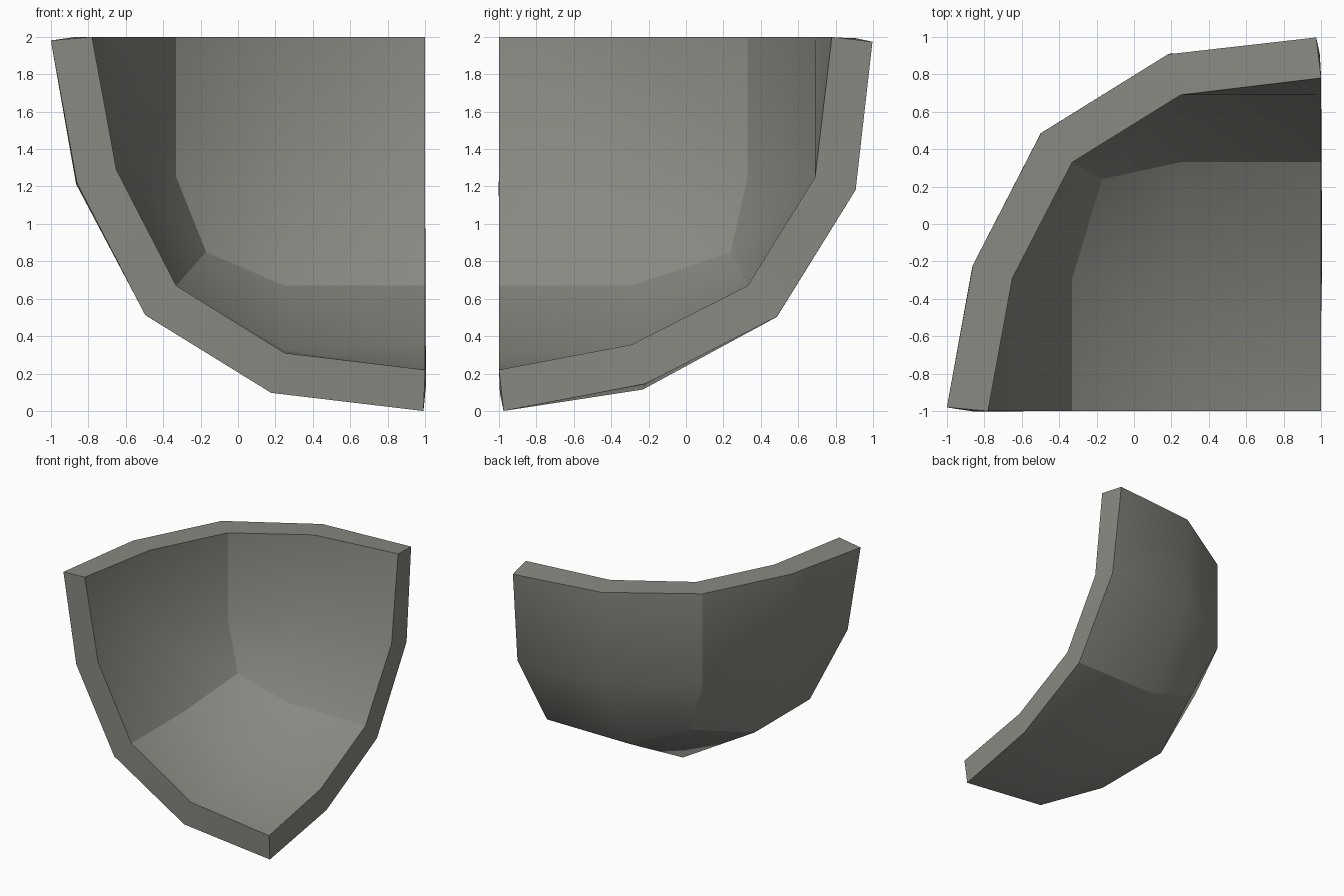
import bpy, bmesh
from mathutils import Vector

if "Cube" in bpy.data.objects:
    bpy.data.objects.remove(bpy.data.objects["Cube"])

CENTRE = Vector((1, -1, 2))   # the open corner the shell curves around
THICKNESS = 0.22

# Inner surface: three 3x3 patches, each from the seam corner to the rim
PATCHES = {
    "back": [[(-.17, .24, .85), (.25, .33, .67), (1, .33, .67)],
             [(-.33, .33, 1.25), (.25, .69, 1.25), (1, .69, 1.25)],
             [(-.33, .33, 2), (.25, .69, 2), (1, .78, 2)]],
    "left": [[(-.17, .24, .85), (-.33, -.29, .67), (-.33, -1, .67)],
             [(-.33, .33, 1.25), (-.65, -.29, 1.27), (-.65, -1, 1.29)],
             [(-.33, .33, 2), (-.65, -.29, 2), (-.78, -1, 2)]],
    "floor": [[(-.17, .24, .85), (.25, .33, .67), (1, .33, .67)],
              [(-.33, -.29, .67), (.25, -.29, .33), (1, -.29, .355)],
              [(-.33, -1, .67), (.25, -1, .31), (1, -1, .22)]],
}

bm = bmesh.new()
verts = {}


def vert(p):
    if p not in verts:
        verts[p] = bm.verts.new(p)
    return verts[p]


def face(points, patch):
    f = bm.faces.new([vert(p) for p in points])
    f.normal_update()
    if f.normal.dot(f.calc_center_median() - CENTRE) < 0:
        f.normal_flip()
    f.smooth = True
    owner[f] = patch


owner = {}
for name, g in PATCHES.items():
    for i in range(2):
        for j in range(2):
            a, b, c, d = g[i][j], g[i][j + 1], g[i + 1][j + 1], g[i + 1][j]
            if (i, j) != (1, 1):
                face([a, b, c, d], name)
            elif name == "back":      # twisted tip quad
                face([a, b, d], name)
                face([b, c, d], name)
            else:
                face([a, b, c], name)
                face([a, c, d], name)

# Crisp seams where two patches meet
for e in bm.edges:
    if len({owner[f] for f in e.link_faces}) > 1:
        e.smooth = False

mesh = bpy.data.meshes.new("corner_shell")
bm.to_mesh(mesh)
bm.free()
shell = bpy.data.objects.new("corner_shell", mesh)
bpy.context.collection.objects.link(shell)

# Wall thickness, grown outwards
mod = shell.modifiers.new("wall", "SOLIDIFY")
mod.thickness = THICKNESS
mod.offset = 1
mod.use_even_offset = True
bpy.context.view_layer.objects.active = shell
shell.select_set(True)
bpy.ops.object.modifier_apply(modifier="wall")

# Smooth patches, sharp seams and rim
bpy.ops.object.shade_smooth_by_angle(angle=0.85, keep_sharp_edges=True)

mat = bpy.data.materials.new("warm_grey")
mat.diffuse_color = (0.25, 0.25, 0.225, 1)
mat.use_nodes = True
mat.node_tree.nodes["Principled BSDF"].inputs["Base Color"].default_value = mat.diffuse_color
shell.data.materials.append(mat)
